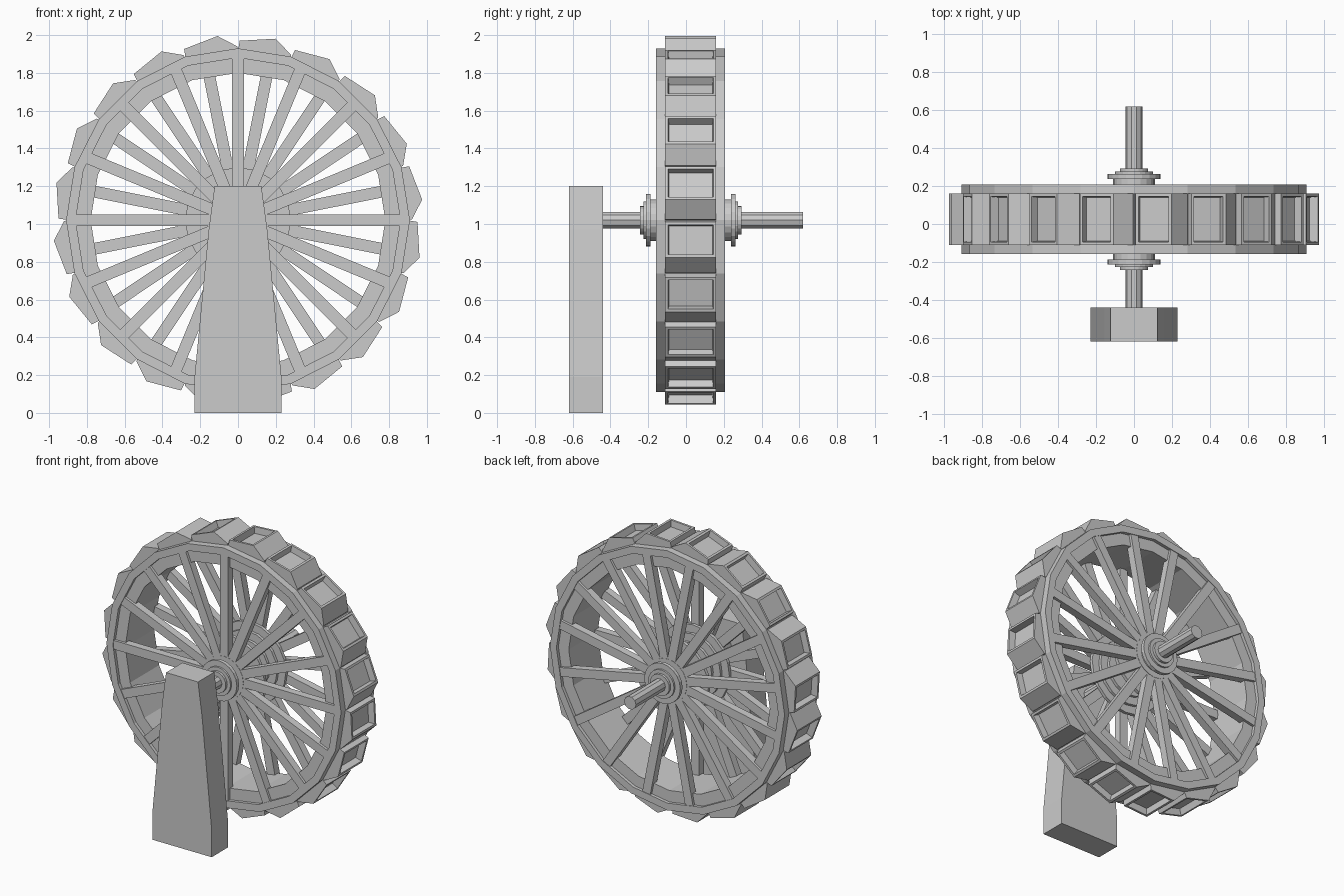
import bpy, bmesh
from math import pi, sin, cos
from mathutils import Vector, Matrix

if "Cube" in bpy.data.objects:
    bpy.data.objects.remove(bpy.data.objects["Cube"])

CY, CZ = 0.025, 1.02          # wheel centre
CENTRE = Matrix.Translation((0, CY, CZ))


def finish(name, bm):
    bmesh.ops.recalc_face_normals(bm, faces=bm.faces)
    me = bpy.data.meshes.new(name)
    bm.to_mesh(me)
    bm.free()
    ob = bpy.data.objects.new(name, me)
    bpy.context.collection.objects.link(ob)
    return ob


def lathe(name, profile, sides, closed=False):
    """Spin an (r, y) profile about the wheel axle."""
    bm = bmesh.new()
    rings = []
    for r, y in profile:
        rings.append([bm.verts.new(CENTRE @ Vector((r * cos(2 * pi * i / sides), y,
                      r * sin(2 * pi * i / sides)))) for i in range(sides)])
    pairs = list(zip(rings, rings[1:]))
    if closed:
        pairs.append((rings[-1], rings[0]))
    else:
        bm.faces.new(rings[0])
        bm.faces.new(rings[-1])
    for a, b in pairs:
        for i in range(sides):
            j = (i + 1) % sides
            bm.faces.new((a[i], a[j], b[j], b[i]))
    return finish(name, bm)


def prism(bm, outline, y0, y1, mat=Matrix()):
    """Extrude an (x, z) outline along y; returns the side faces in order."""
    a = [bm.verts.new(mat @ Vector((x, y0, z))) for x, z in outline]
    b = [bm.verts.new(mat @ Vector((x, y1, z))) for x, z in outline]
    bm.faces.new(a)
    bm.faces.new(b[::-1])
    n = len(a)
    return [bm.faces.new((a[i], b[i], b[(i + 1) % n], a[(i + 1) % n])) for i in range(n)]


# Rim: twenty-sided drum with a raised outer lip on both faces
lathe("rim", [(.91, -.1825), (.91, .1825), (.86, .1825), (.86, .16), (.78, .16),
              (.78, -.16), (.86, -.16), (.86, -.1825)], 20, closed=True)

# Buckets: angled boxes with a recessed mouth on the long outer face
bm = bmesh.new()
mouths = []
outline = [(-.14, .87), (-.14, .94), (.045, .98), (.14, .91), (.14, .87)]
for k in range(20):
    rot = Matrix.Rotation(2 * pi * (k + .5) / 20, 4, 'Y')
    sides = prism(bm, outline, -.135, .135, CENTRE @ rot)
    mouths.append(sides[1])
bmesh.ops.recalc_face_normals(bm, faces=bm.faces)
bmesh.ops.inset_individual(bm, faces=mouths, thickness=.022)
bmesh.ops.inset_individual(bm, faces=mouths, thickness=.006, depth=-.045)
finish("buckets", bm)

# Spokes: sixteen each side, the back set turned by half a step
for name, y0, y1, offset in (("front_spokes", -.178, -.125, 0), ("back_spokes", .125, .178, .5)):
    bm = bmesh.new()
    for k in range(16):
        rot = Matrix.Rotation(2 * pi * (k + offset) / 16, 4, 'Y')
        prism(bm, [(-.031, .05), (.031, .05), (.031, .86), (-.031, .86)], y0, y1, CENTRE @ rot)
    finish(name, bm)

# Hubs: stepped discs, wide inside the wheel and narrow outside
for name, s in (("front_hub", -1), ("back_hub", 1)):
    steps = [(.17, .065, .085), (.225, .085, .105), (.28, .105, .128),
             (.15, .128, .18), (.11, .18, .213), (.14, .213, .238),
             (.10, .238, .251), (.075, .251, .268)]
    profile = [(r, s * y) for r, y0, y1 in steps for y in (y0, y1)]
    lathe(name, profile, 20)

# Axle running from the post through the wheel
lathe("axle", [(.046, -.5), (.046, .595)], 10)

# Tapered support post
bm = bmesh.new()
half = [(.23, 0), (.23, .19), (.155, .97), (.124, 1.2)]
prism(bm, half + [(-x, z) for x, z in half[::-1]], -.62, -.44)
finish("support_post", bm)
